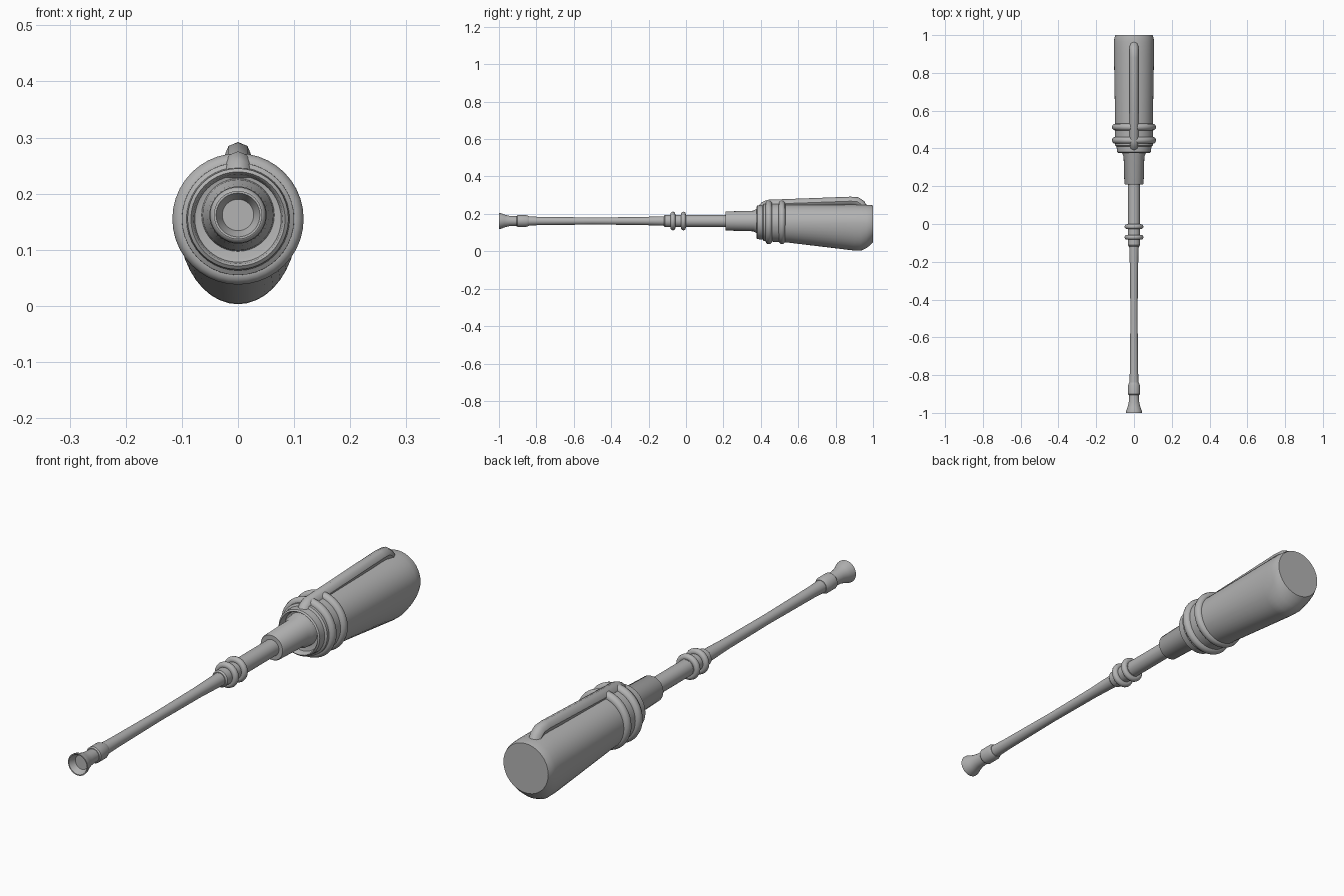
import bpy, bmesh, math
from mathutils import Vector

if "Cube" in bpy.data.objects:
    bpy.data.objects.remove(bpy.data.objects["Cube"])

GREY = (0.45, 0.45, 0.45, 1)
mat = bpy.data.materials.new("plain grey")
mat.use_nodes = True
mat.diffuse_color = GREY
mat.node_tree.nodes["Principled BSDF"].inputs["Base Color"].default_value = GREY

BARREL_Z, HANDLE_Z, SIDES = 0.162, 0.155, 40


def finish(name, bm, angle=35):
    bmesh.ops.recalc_face_normals(bm, faces=bm.faces)
    mesh = bpy.data.meshes.new(name)
    bm.to_mesh(mesh)
    bm.free()
    obj = bpy.data.objects.new(name, mesh)
    bpy.context.collection.objects.link(obj)
    mesh.materials.append(mat)
    bpy.ops.object.select_all(action="DESELECT")
    obj.select_set(True)
    bpy.context.view_layer.objects.active = obj
    bpy.ops.object.shade_smooth_by_angle(angle=math.radians(angle))
    return obj


def loft(name, sections, sides=SIDES, angle=35):
    """Skin (y, centre z, half width, rise, drop) sections and cap both ends."""
    bm = bmesh.new()
    rings = []
    for y, z, w, up, down in sections:
        ring = []
        for i in range(sides):
            a = math.tau * i / sides
            s = math.sin(a)
            ring.append(bm.verts.new((w * math.cos(a), y, z + s * (up if s > 0 else down))))
        rings.append(ring)
    for a, b in zip(rings, rings[1:]):
        for i in range(sides):
            j = (i + 1) % sides
            bm.faces.new((a[i], a[j], b[j], b[i]))
    bm.faces.new(rings[0])
    bm.faces.new(rings[-1])
    return finish(name, bm, angle)


def lathe(name, z, profile):
    return loft(name, [(y, z, r, r, r) for y, r in profile])


def torus(name, y, z, outer, tube, steps=12):
    bm = bmesh.new()
    circle = [bm.verts.new((outer - tube + tube * math.cos(math.tau * i / steps),
                            y + tube * math.sin(math.tau * i / steps), z))
              for i in range(steps)]
    edges = [bm.edges.new((circle[i], circle[(i + 1) % steps])) for i in range(steps)]
    bmesh.ops.spin(bm, geom=circle + edges, cent=(0, 0, z), axis=(0, 1, 0),
                   angle=math.tau, steps=SIDES, use_merge=True)
    bmesh.ops.remove_doubles(bm, verts=bm.verts, dist=1e-5)
    return finish(name, bm, 60)


# Flared tip with a shallow funnel in its mouth
lathe("flared_tip", BARREL_Z, [(-0.975, 0.028), (-0.985, 0.032), (-1.0, 0.039),
                               (-1.0, 0.043), (-0.99, 0.042), (-0.97, 0.034),
                               (-0.945, 0.028), (-0.9, 0.025)])
lathe("tip_collar", BARREL_Z, [(-0.905, 0.028), (-0.9, 0.032), (-0.855, 0.032),
                               (-0.84, 0.026)])

# Slender rod, slightly waisted
lathe("rod", BARREL_Z, [(-0.86, 0.025), (-0.78, 0.022), (-0.5, 0.019),
                        (-0.25, 0.021), (-0.1, 0.026)])

# Middle joint
lathe("joint_sleeve", BARREL_Z, [(-0.118, 0.028), (-0.112, 0.033), (0.0, 0.033)])
for name, y in (("front_joint_ring", -0.07), ("rear_joint_ring", -0.014)):
    torus(name, y, BARREL_Z, 0.05, 0.013)

# Thick shaft and socket
lathe("shaft", BARREL_Z, [(-0.02, 0.032), (0.22, 0.032)])
lathe("socket", BARREL_Z, [(0.21, 0.048), (0.215, 0.051), (0.36, 0.055),
                           (0.375, 0.063), (0.42, 0.066)])

# Handle collar with a recessed front
lathe("collar", HANDLE_Z, [(0.402, 0.07), (0.4, 0.077), (0.382, 0.08), (0.377, 0.084),
                           (0.382, 0.09), (0.41, 0.092), (0.415, 0.1), (0.53, 0.102)])
for name, y in (("front_handle_ring", 0.443), ("rear_handle_ring", 0.513)):
    torus(name, y, HANDLE_Z, 0.117, 0.018)

# Grip that swells downward to the back
loft("grip", [(0.45, 0.152, 0.1, 0.098, 0.1), (0.55, 0.152, 0.1, 0.098, 0.106),
              (0.9, 0.15, 0.106, 0.1, 0.146), (0.935, 0.15, 0.106, 0.1, 0.147),
              (0.965, 0.149, 0.106, 0.1, 0.132), (0.985, 0.148, 0.104, 0.1, 0.115),
              (1.0, 0.148, 0.098, 0.097, 0.098)], angle=40)

# Clip along the top
curve = bpy.data.curves.new("clip", "CURVE")
curve.dimensions = "3D"
curve.bevel_depth = 0.024
curve.bevel_resolution = 2
curve.use_fill_caps = True
path = [(0.405, 0.225), (0.418, 0.242), (0.44, 0.252), (0.88, 0.268),
        (0.915, 0.266), (0.935, 0.252), (0.95, 0.225)]
spline = curve.splines.new("POLY")
spline.points.add(len(path) - 1)
for point, (y, z) in zip(spline.points, path):
    point.co = (0, y, z, 1)
curve_obj = bpy.data.objects.new("clip_path", curve)
bpy.context.collection.objects.link(curve_obj)
bm = bmesh.new()
bm.from_mesh(bpy.data.meshes.new_from_object(
    curve_obj.evaluated_get(bpy.context.evaluated_depsgraph_get())))
bpy.data.objects.remove(curve_obj)
finish("clip", bm, 45)
